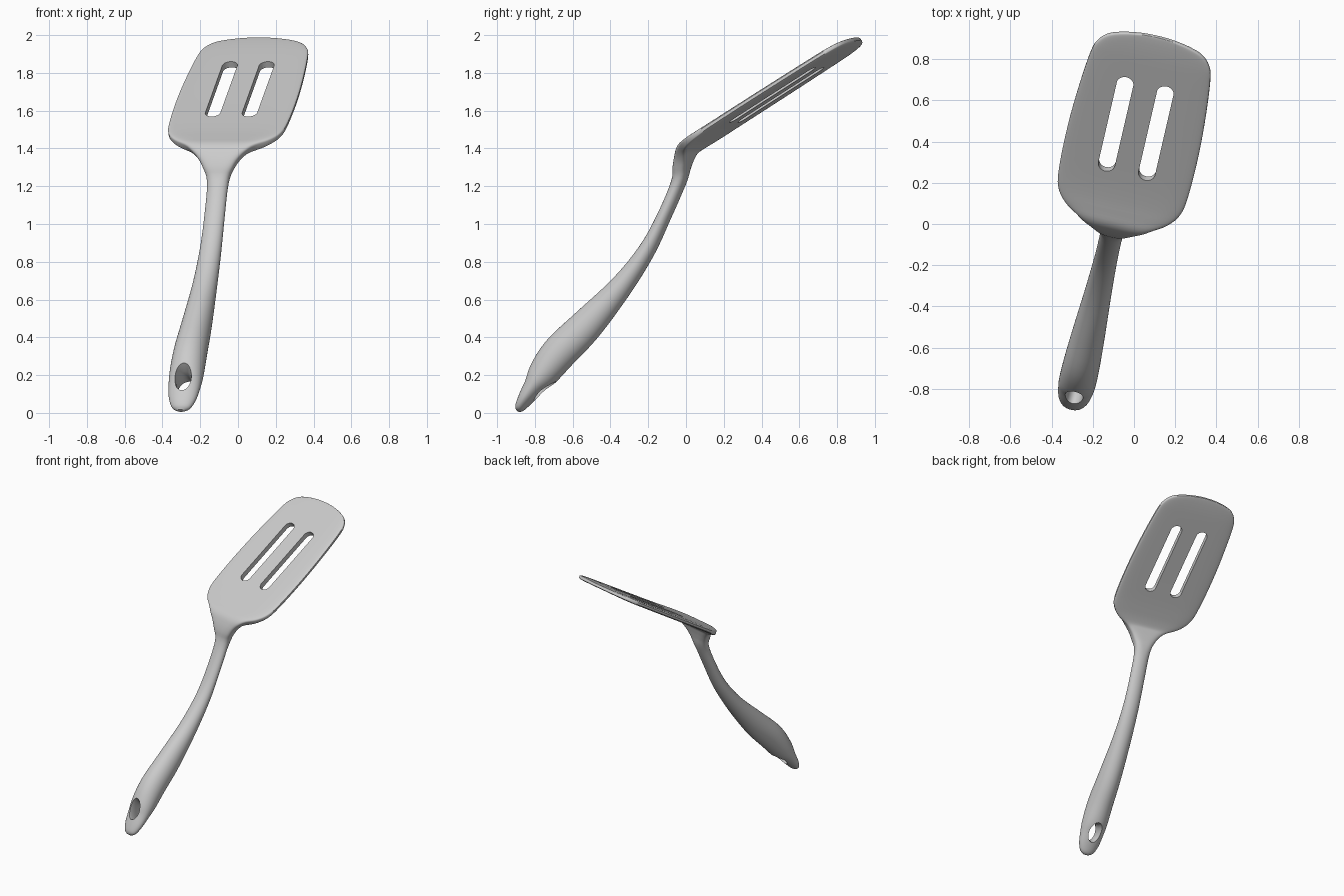
import bpy, bmesh, math
from mathutils import Matrix, Vector

cube = bpy.data.objects.get("Cube")
if cube:
    bpy.data.objects.remove(cube, do_unlink=True)

SLOPE = 0.625            # rise of the blade per unit forward
BLADE_Z = 1.41
SIDES = 40
# the whole tool is turned a little about z and shifted sideways
PLACE = Matrix.Rotation(math.radians(-13), 4, "Z") @ Matrix.Translation((-0.095, 0, 0))

grey = bpy.data.materials.new("light grey")
grey.use_nodes = True
grey.diffuse_color = (0.6, 0.6, 0.6, 1)
bsdf = next(n for n in grey.node_tree.nodes if n.type == "BSDF_PRINCIPLED")
bsdf.inputs["Base Color"].default_value = grey.diffuse_color

# handle and neck stations: forward, height, half width, half thickness
handle = [
    (-.938, .012, .018, .010), (-.925, .028, .05, .026), (-.893, .075, .074, .04),
    (-.847, .14, .086, .056), (-.80, .205, .091, .08), (-.709, .32, .089, .094),
    (-.561, .465, .08, .088), (-.372, .672, .066, .061), (-.235, .86, .058, .045),
    (-.141, 1.04, .055, .037), (-.062, 1.22, .058, .038), (-.045, 1.30, .085, .04),
    (-.03, 1.355, .122, .038), (-.01, 1.398, .175, .034),
]
# blade stations: forward, half width, half thickness
blade = [
    (.035, .255, .027), (.1, .305, .022), (.2, .322, .019), (.4, .326, .018),
    (.6, .316, .018), (.77, .298, .018), (.83, .276, .017), (.87, .235, .015),
    (.893, .17, .013), (.907, .09, .011), (.911, .03, .009),
]
stations = [Vector(s) for s in handle]
stations += [Vector((v, BLADE_Z + SLOPE * v, w, t)) for v, w, t in blade]


def smooth_path(points, steps=4):
    """Catmull-Rom samples through the points."""
    ext = [points[0]] + points + [points[-1]]
    out = []
    for a, b, c, d in zip(ext, ext[1:], ext[2:], ext[3:]):
        for i in range(steps):
            t = i / steps
            out.append(b + (c - a) * (t / 2) + (a * 2 - b * 5 + c * 4 - d) * (t * t / 2)
                       + (b * 3 - a - c * 3 + d) * (t ** 3 / 2))
    return out + [points[-1]]


def rounded(value, power):
    return math.copysign(abs(value) ** (2 / power), value)


def make_object(name, bm):
    bmesh.ops.recalc_face_normals(bm, faces=bm.faces)
    mesh = bpy.data.meshes.new(name)
    bm.to_mesh(mesh)
    bm.free()
    mesh.materials.append(grey)
    obj = bpy.data.objects.new(name, mesh)
    obj.matrix_world = PLACE
    bpy.context.collection.objects.link(obj)
    return obj


def skin(bm, rings):
    """Bridge closed rings and cap both ends."""
    n = len(rings[0])
    for a, b in zip(rings, rings[1:]):
        for i in range(n):
            j = (i + 1) % n
            bm.faces.new((a[i], a[j], b[j], b[i]))
    bm.faces.new(rings[0])
    bm.faces.new(rings[-1])


# one continuous body: round handle flattening into the blade
bm = bmesh.new()
path = smooth_path(stations)
rings = []
for k, s in enumerate(path):
    step = path[min(k + 1, len(path) - 1)] - path[max(k - 1, 0)]
    along = Vector((0, step[0], step[1])).normalized()
    normal = Vector((0, -along.z, along.y))
    flat = min(max((s[1] - 1.2) / 0.25, 0), 1)
    power = 2 + 3.5 * flat
    ring = []
    for i in range(SIDES):
        a = math.tau * (i + 0.5) / SIDES
        co = Vector((s[2] * rounded(math.cos(a), power), s[0], s[1]))
        co += normal * (s[3] * rounded(math.sin(a), power))
        ring.append(bm.verts.new(co))
    rings.append(ring)
skin(bm, rings)
body = make_object("spatula_body", bm)


def cutter(name, centre, along, half_width, half_length, levels, oval=False):
    """Slot or oval prism; levels are (distance along the normal, scale)."""
    along = along.normalized()
    normal = Vector((0, -along.z, along.y))
    bm = bmesh.new()
    rings = []
    for depth, scale in levels:
        ring = []
        for i in range(32):
            a = math.tau * (i + 0.5) / 32
            c, s = math.cos(a), math.sin(a)
            if oval:
                reach = s * half_length
            else:
                reach = s * half_width + math.copysign(half_length - half_width, s)
            co = centre + normal * depth + along * (reach * scale)
            co.x += c * half_width * scale
            ring.append(bm.verts.new(co))
        rings.append(ring)
    skin(bm, rings)
    obj = make_object(name, bm)
    obj.hide_render = True
    return obj


# two long slots in the blade and a flared hanging hole in the handle
rise = Vector((0, 1, SLOPE))
mid = Vector((0, 0.462, BLADE_Z + SLOPE * 0.462))
straight = [(-0.1, 1), (0.1, 1)]
cutters = [
    cutter(f"{side}_slot_cutter", mid + Vector((x, 0, 0)), rise, 0.041, 0.275, straight)
    for side, x in (("right", -0.1), ("left", 0.1))
]
cutters.append(cutter("hanging_hole_cutter", Vector((0, -0.842, 0.15)), Vector((0, 0.6, 0.8)),
                      0.042, 0.068, [(-0.15, 1.5), (-0.03, 0.95), (0.03, 0.95), (0.12, 1.4)],
                      oval=True))

bpy.ops.object.select_all(action="DESELECT")
bpy.context.view_layer.objects.active = body
body.select_set(True)
for c in cutters:
    mod = body.modifiers.new(c.name, "BOOLEAN")
    mod.operation = "DIFFERENCE"
    mod.solver = "EXACT"
    mod.object = c
    bpy.ops.object.modifier_apply(modifier=mod.name)
    bpy.data.objects.remove(c, do_unlink=True)

bpy.ops.object.shade_smooth_by_angle(angle=math.radians(35))
